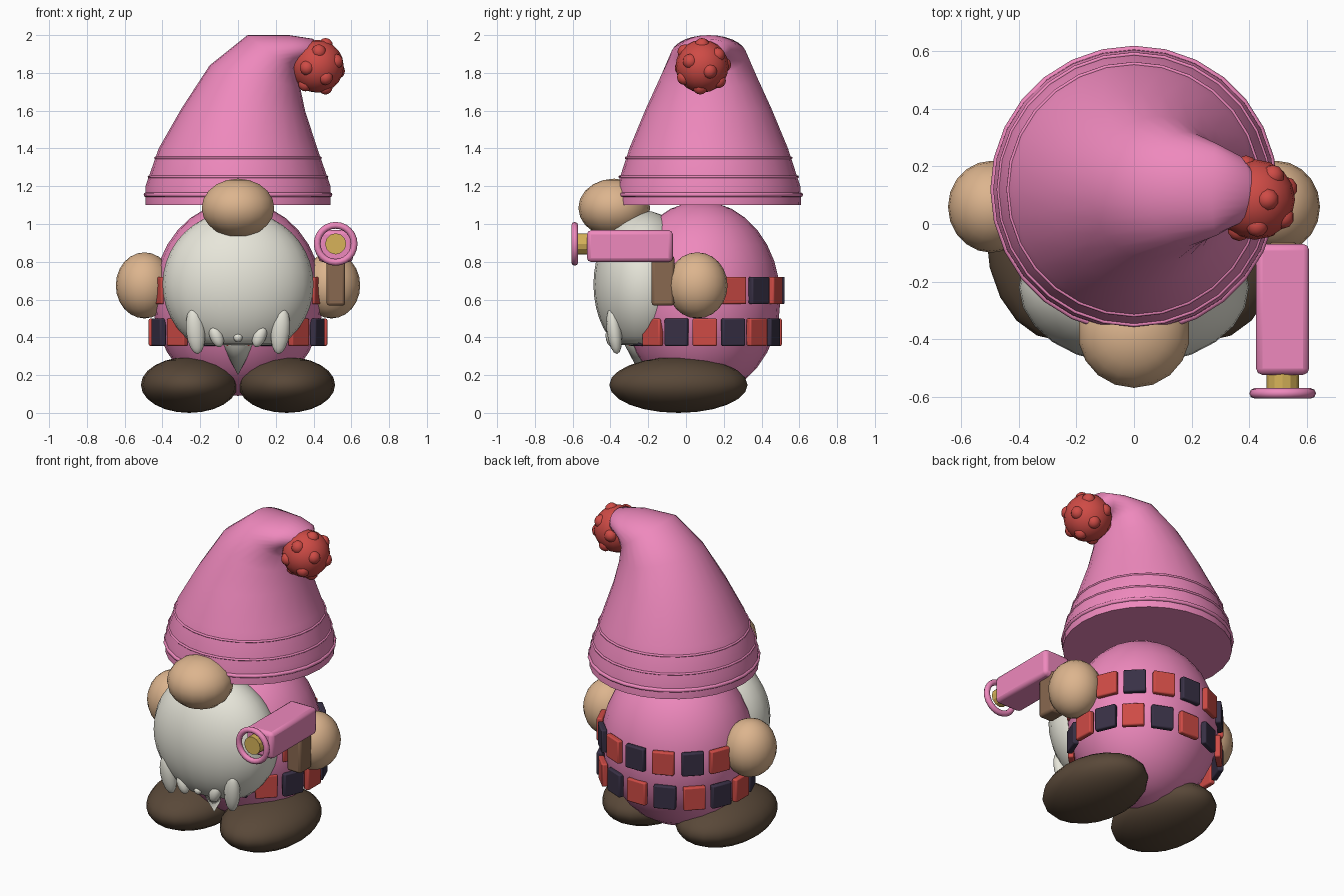
import bpy, bmesh, math
from mathutils import Vector

if "Cube" in bpy.data.objects:
    bpy.data.objects.remove(bpy.data.objects["Cube"])

def mat(name, r, g, b):
    m = bpy.data.materials.new(name)
    m.diffuse_color = (r, g, b, 1)
    m.use_nodes = True
    m.node_tree.nodes["Principled BSDF"].inputs["Base Color"].default_value = m.diffuse_color
    return m

PINK = mat("pink", .86, .25, .51)
RED = mat("red", .62, .07, .06)
DARK = mat("dark", .04, .03, .06)
SKIN = mat("skin", .72, .46, .27)
WHITE = mat("white", .80, .79, .70)
BROWN = mat("brown", .10, .065, .04)
WOOD = mat("wood", .25, .14, .08)
GOLD = mat("gold", .68, .45, .10)

def finish(name, m, angle=50):
    o = bpy.context.object
    o.name = name
    o.data.materials.append(m)
    bpy.ops.object.shade_smooth_by_angle(angle=math.radians(angle))
    return o

def ball(name, loc, r, m, seg=20, rings=12, rot=(0, 0, 0)):
    bpy.ops.mesh.primitive_uv_sphere_add(segments=seg, ring_count=rings, radius=1, location=loc, rotation=rot)
    bpy.context.object.scale = r
    return finish(name, m)

def box(name, loc, size, m, rot=(0, 0, 0), bevel=.01):
    bpy.ops.mesh.primitive_cube_add(size=1, location=loc, rotation=rot)
    o = bpy.context.object
    o.scale = size
    bpy.ops.object.transform_apply(location=False, rotation=False, scale=True)
    b = o.modifiers.new("bevel", 'BEVEL')
    b.width, b.segments = bevel, 2
    return finish(name, m, 30)

def ring(name, loc, major, minor, m, rot=(0, 0, 0), seg=28):
    bpy.ops.mesh.primitive_torus_add(major_radius=major, minor_radius=minor, major_segments=seg,
                                     minor_segments=8, location=loc, rotation=rot)
    return finish(name, m)

# Body
ball("body", (0, .08, .605), (.45, .42, .515), PINK, 24, 16)

# Beard: ellipsoid with a flattened underside
beard = ball("beard", (0, -.22, .68), (.4, .27, .39), WHITE, 24, 20)
for v in beard.data.vertices:
    v.co.z = max(v.co.z, -.32 / .39)
bpy.ops.mesh.primitive_cone_add(vertices=16, radius1=0, radius2=.09, depth=.17, location=(0, -.24, .285))
finish("beard_tip", WHITE)
ball("beard_tuft", (0, -.40, .40), (.025, .025, .025), WHITE, 10, 8)

# Face, hands, feet and side beard strands
ball("nose", (0, -.38, 1.085), (.195, .19, .155), SKIN, 18, 10)
for s, side in ((-1, "left"), (1, "right")):
    ball(side + "_hand", (s * .495, .06, .675), (.152, .16, .175), SKIN)
    ball(side + "_foot", (s * .258, -.04, .148), (.256, .366, .148), BROWN)
    ball(side + "_strand", (s * .225, -.38, .435), (.05, .04, .125), WHITE, 12, 8, (.12, s * .1, 0))
    ball(side + "_small_strand", (s * .115, -.39, .41), (.036, .036, .065), WHITE, 12, 8, (0, s * .35, 0))

# Checker patches: two rows around the body
for row, (z, rx, ry) in enumerate(((.427, .455, .39), (.648, .45, .405))):
    for k in range(16):
        a = k * math.tau / 16
        box(f"patch_{row}_{k}", (rx * math.sin(a), .1 - ry * math.cos(a), z), (.13, .035, .145),
            RED if (k + row) % 2 == 0 else DARK, (0, 0, a), .008)

# Hat: tilted rings given by left x,z / right x,z / half depth
HAT = [(-.49, 1.10, .49, 1.10, .49), (-.49, 1.20, .49, 1.20, .485), (-.42, 1.40, .42, 1.40, .42),
       (-.30, 1.61, .355, 1.60, .335), (-.15, 1.84, .33, 1.72, .255), (.05, 2.0, .315, 1.79, .20),
       (.27, 2.0, .305, 1.83, .16), (.40, 1.98, .32, 1.85, .12), (.44, 1.90, .34, 1.84, .07)]
N = 28
bm = bmesh.new()
loops = []
for lx, lz, rx, rz, d in HAT:
    c = Vector(((lx + rx) / 2, .12, (lz + rz) / 2))
    u = Vector(((rx - lx) / 2, 0, (rz - lz) / 2))
    loops.append([bm.verts.new(c + u * math.cos(t) + Vector((0, d * math.sin(t), 0)))
                  for t in (i * math.tau / N for i in range(N))])
for a, b in zip(loops, loops[1:]):
    for i in range(N):
        j = (i + 1) % N
        bm.faces.new((a[i], a[j], b[j], b[i]))
bm.faces.new(loops[0][::-1])
bm.faces.new(loops[-1])
me = bpy.data.meshes.new("hat")
bm.to_mesh(me)
bm.free()
hat = bpy.data.objects.new("hat", me)
bpy.context.collection.objects.link(hat)
bpy.ops.object.select_all(action='DESELECT')
hat.select_set(True)
bpy.context.view_layer.objects.active = hat
finish("hat", PINK, 60)
for i, (z, r, w) in enumerate(((1.155, .488, .012), (1.25, .471, .007), (1.35, .437, .007))):
    ring(f"hat_band_{i}", (0, .12, z), r, w, PINK)

# Pompom with bumps spread over a spiral
P = Vector((.42, .085, 1.835))
ball("pompom", P, (.14, .14, .14), RED, 16, 10)
for i in range(14):
    h = 1 - 2 * (i + .5) / 14
    a, q = i * 2.39996, math.sqrt(1 - h * h)
    ball(f"pompom_bump_{i}", P + .118 * Vector((q * math.cos(a), q * math.sin(a), h)), (.04, .04, .04), RED, 10, 8)

# Blaster held in the right hand
box("blaster_body", (.517, -.297, .883), (.185, .455, .168), PINK, bevel=.022)
box("blaster_grip", (.518, -.122, .70), (.098, .12, .265), WOOD, bevel=.015)
bpy.ops.mesh.primitive_cylinder_add(vertices=12, radius=.056, depth=.11, location=(.517, -.54, .895),
                                    rotation=(math.pi / 2, 0, 0))
finish("blaster_barrel", GOLD, 25)
ring("blaster_ring", (.517, -.589, .895), .098, .018, PINK, (math.pi / 2, 0, 0), 24)
